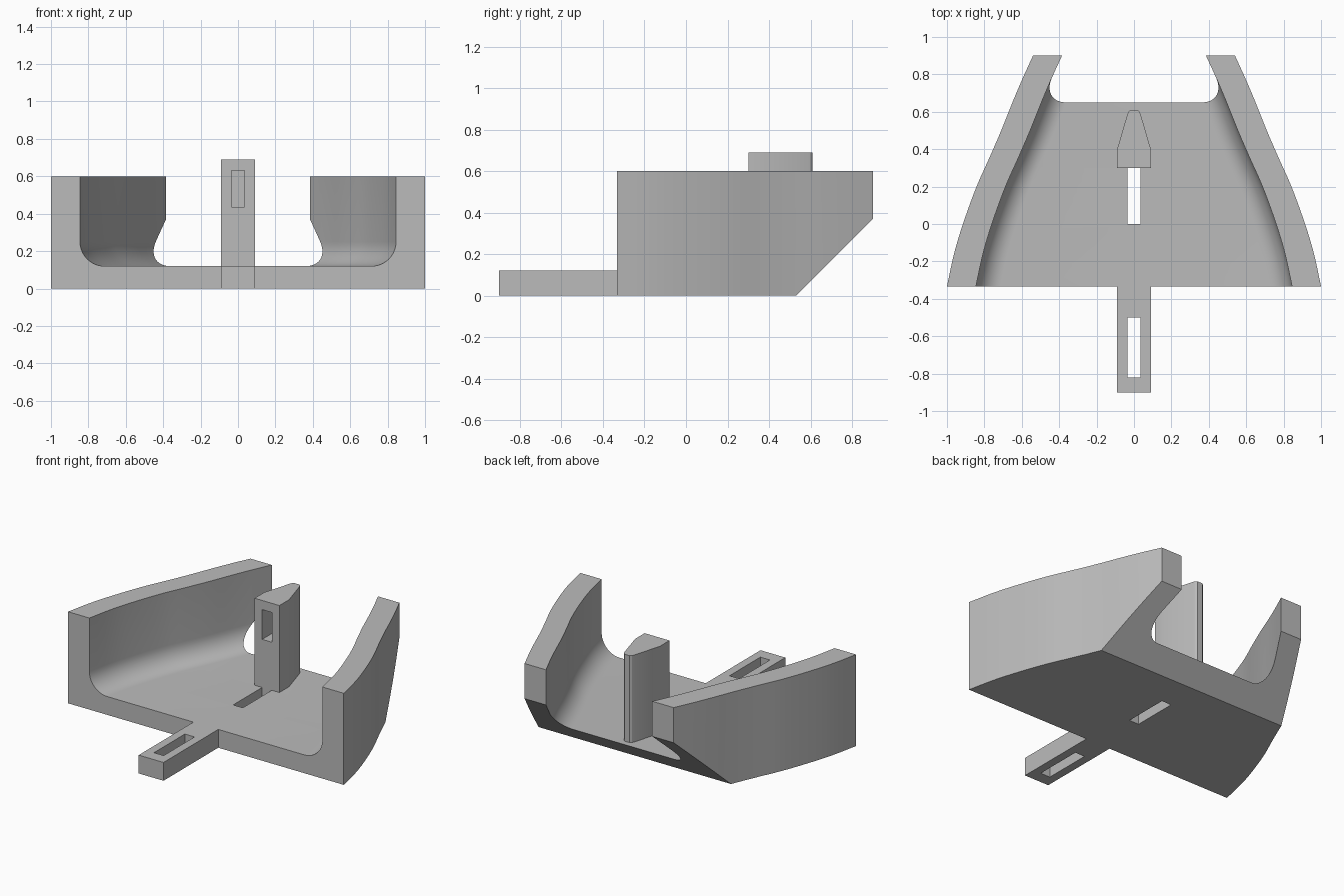
import bpy, bmesh, math
from mathutils import Vector

cube = bpy.data.objects.get("Cube")
if cube:
    bpy.data.objects.remove(cube, do_unlink=True)

grey = bpy.data.materials.new("plain grey")
grey.use_nodes = True
colour = (0.5, 0.5, 0.5, 1)
grey.diffuse_color = colour
grey.node_tree.nodes["Principled BSDF"].inputs["Base Color"].default_value = colour


def loft(name, rings):
    """Skin closed rings of points and cap both ends."""
    bm = bmesh.new()
    loops = [[bm.verts.new(p) for p in ring] for ring in rings]
    for a, b in zip(loops, loops[1:]):
        for i in range(len(a)):
            j = (i + 1) % len(a)
            bm.faces.new((a[i], a[j], b[j], b[i]))
    bm.faces.new(loops[0])
    bm.faces.new(loops[-1])
    bmesh.ops.recalc_face_normals(bm, faces=bm.faces)
    mesh = bpy.data.meshes.new(name)
    bm.to_mesh(mesh)
    bm.free()
    mesh.materials.append(grey)
    obj = bpy.data.objects.new(name, mesh)
    bpy.context.collection.objects.link(obj)
    return obj


def prism(name, plan, z0, z1):
    return loft(name, [[(x, y, z) for x, y in plan] for z in (z0, z1)])


def box(name, w, y0, y1, z0, z1):
    return prism(name, [(-w, y0), (w, y0), (w, y1), (-w, y1)], z0, z1)


def select(obj):
    bpy.ops.object.select_all(action='DESELECT')
    obj.select_set(True)
    bpy.context.view_layer.objects.active = obj


def cut(obj, cutter):
    mod = obj.modifiers.new("cut", 'BOOLEAN')
    mod.operation, mod.solver, mod.object = 'DIFFERENCE', 'EXACT', cutter
    select(obj)
    bpy.ops.object.modifier_apply(modifier=mod.name)
    bpy.data.objects.remove(cutter, do_unlink=True)


def smooth(obj):
    select(obj)
    bpy.ops.object.shade_smooth_by_angle(angle=math.radians(28))


# Side wall outline: (half width, depth), smoothed into a curve
OUTLINE = [Vector(p) for p in ((1, -.333), (.96, -.15), (.908, .02), (.842, .2),
                               (.775, .35), (.71, .5), (.65, .65), (.597, .775), (.54, .9))]


def smooth_path(pts, steps):
    ext = [2 * pts[0] - pts[1]] + pts + [2 * pts[-1] - pts[-2]]
    out = []
    for a, b, c, d in zip(ext, ext[1:], ext[2:], ext[3:]):
        for s in range(steps):
            t = s / steps
            out.append(b + (c - a) * t / 2 + (2 * a - 5 * b + 4 * c - d) * t * t / 2
                       + (3 * b - a - 3 * c + d) * t ** 3 / 2)
    return out + [pts[-1]]


# Cradle: U section with filleted inner corners, narrowing to the back
WALL, FLOOR, TOP, R = .155, .12, .6, .13


def section(w, y):
    inner = w - WALL
    half = [(w, 0), (w, TOP), (inner, TOP)]
    for i in range(11):
        a = math.pi / 2 * i / 10
        half.append((inner - R + R * math.cos(a), FLOOR + R - R * math.sin(a)))
    return [(x, y, z) for x, z in half] + [(-x, y, z) for x, z in reversed(half)]


cradle = loft("cradle", [section(*p) for p in smooth_path(OUTLINE, 3)])

# Sloped underside at the back, and the slot in the floor
wedge = [(.43, -.1), (1.03, .5), (1.03, -.1)]
cut(cradle, loft("wedge_cutter", [[(x, y, z) for y, z in wedge] for x in (-1.2, 1.2)]))
cut(cradle, box("floor_slot_cutter", .035, 0, .3, -.1, .2))
smooth(cradle)

# Front tongue with its slot
tongue = box("front_tongue", .09, -.9, -.333, 0, FLOOR)
cut(tongue, box("tongue_slot_cutter", .035, -.82, -.5, -.1, .2))

# Upright post, tapered to a rounded tip, with a window in front
half = [(.09, .3), (.09, .4), (.036, .585), (.03, .6), (.018, .61)]
post = prism("post", half + [(-x, y) for x, y in reversed(half)], FLOOR, .69)
cut(post, box("window_cutter", .035, .2, .45, .435, .63))
smooth(post)
